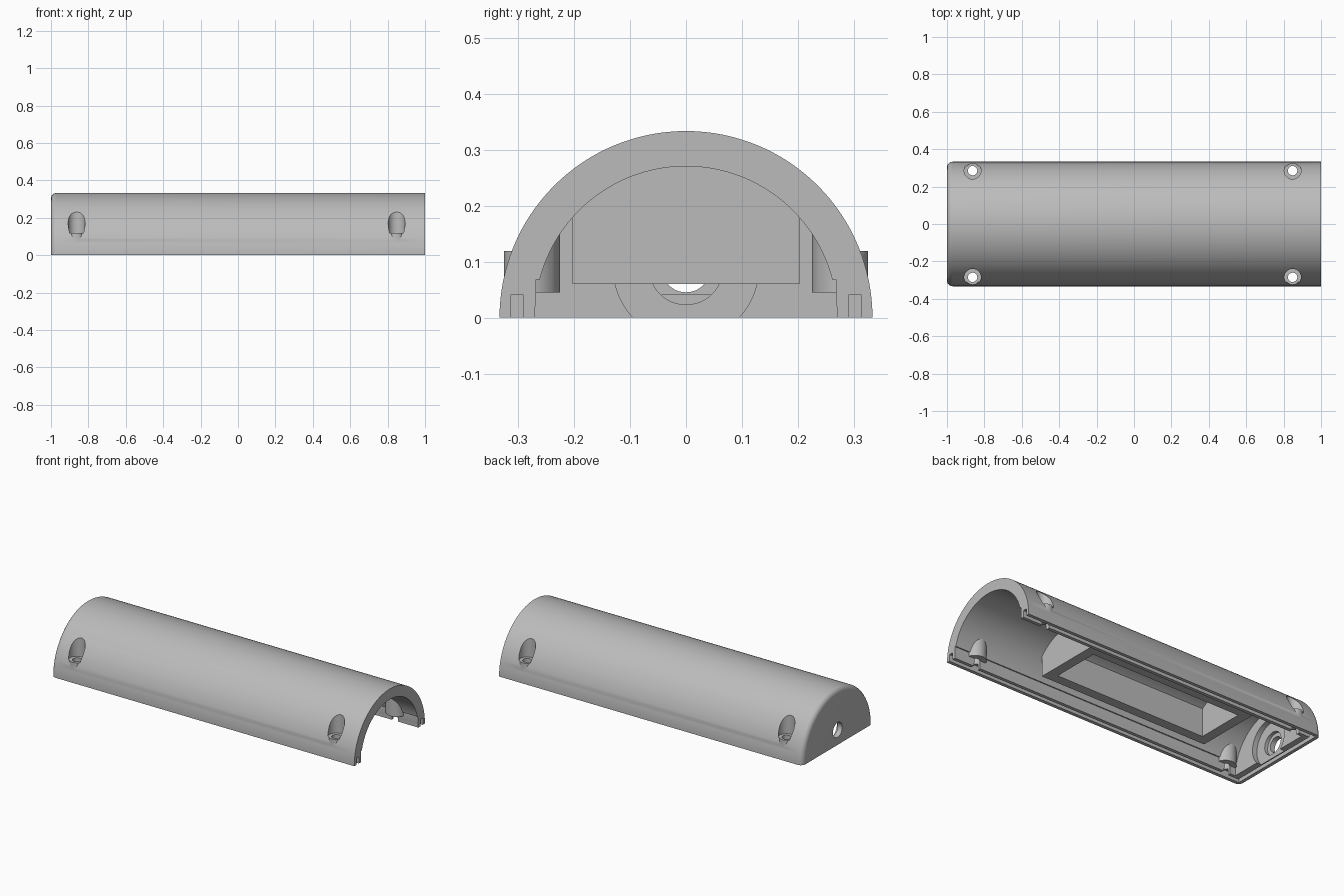
import bpy, bmesh, math
from mathutils import Matrix, Vector

if "Cube" in bpy.data.objects:
    bpy.data.objects.remove(bpy.data.objects["Cube"], do_unlink=True)

grey = bpy.data.materials.new("plain grey")
grey.use_nodes = True
grey.diffuse_color = (0.5, 0.5, 0.5, 1)
grey.node_tree.nodes["Principled BSDF"].inputs["Base Color"].default_value = (0.5, 0.5, 0.5, 1)


def finish(bm, name):
    mesh = bpy.data.meshes.new(name)
    bm.to_mesh(mesh)
    bm.free()
    mesh.materials.append(grey)
    obj = bpy.data.objects.new(name, mesh)
    bpy.context.collection.objects.link(obj)
    return obj


def box(name, x0, x1, y0, y1, z0, z1):
    bm = bmesh.new()
    bmesh.ops.create_cube(bm, size=1)
    bmesh.ops.scale(bm, vec=(x1 - x0, y1 - y0, z1 - z0), verts=bm.verts)
    bmesh.ops.translate(bm, vec=((x0 + x1) / 2, (y0 + y1) / 2, (z0 + z1) / 2), verts=bm.verts)
    return finish(bm, name)


def cylinder(name, axis, radius, start, end, centre, sides=48, fillet=0):
    """Cylinder along x (centre = y, z) or along z (centre = x, y)."""
    bm = bmesh.new()
    bmesh.ops.create_cone(bm, cap_ends=True, segments=sides, radius1=radius,
                          radius2=radius, depth=end - start)
    if fillet:
        rim = [e for e in bm.edges if all(v.co.z < 0 for v in e.verts)]
        bmesh.ops.bevel(bm, geom=rim, offset=fillet, segments=6, profile=0.5, affect='EDGES')
    mid = (start + end) / 2
    if axis == "x":
        bmesh.ops.rotate(bm, matrix=Matrix.Rotation(math.pi / 2, 3, 'Y'), verts=bm.verts)
        place = Vector((mid, *centre))
    else:
        place = Vector((*centre, mid))
    bmesh.ops.translate(bm, vec=place, verts=bm.verts)
    return finish(bm, name)


def combine(target, tool, operation):
    """Apply a boolean and discard the tool."""
    mod = target.modifiers.new("cut", 'BOOLEAN')
    mod.operation, mod.solver, mod.object = operation, 'EXACT', tool
    bpy.context.view_layer.objects.active = target
    bpy.ops.object.modifier_apply(modifier=mod.name)
    bpy.data.objects.remove(tool, do_unlink=True)


def cut(target, tool):
    combine(target, tool, 'DIFFERENCE')


def join(target, tool):
    combine(target, tool, 'UNION')


R, AXIS = 0.333, (0, 0)

# Half-round shell, closed and filleted at one end
shell = cylinder("housing_shell", "x", R, -1, 1, AXIS, 128, 0.03)
cut(shell, cylinder("cavity", "x", 0.27, -0.92, 1.2, AXIS, 128))
cut(shell, box("lower_half", -2, 2, -1, 1, -1, 0))
cut(shell, box("lip_step", -0.92, 1.2, -0.268, 0.268, -0.1, 0.068))

# Cable opening with stepped recesses in the closed end
HOLE = (0, 0.089)
for radius, start in ((0.13, -0.95), (0.066, -0.97), (0.044, -1.1)):
    cut(shell, cylinder("end_recess", "x", radius, start, -0.9, HOLE))

# Sealing groove around the lower rim
for side in (-1, 1):
    low, high = sorted((side * 0.29, side * 0.313))
    cut(shell, box("side_groove", -0.98, 1.2, low, high, -0.1, 0.04))
cut(shell, box("end_groove", -0.98, -0.957, -0.3, 0.3, -0.1, 0.04))

# Screw bosses with counterbored holes
for x in (-0.863, 0.848):
    for y in (-0.285, 0.285):
        spot = (x, y)
        boss = cylinder("boss", "z", 0.06, 0.045, 0.3, spot)
        combine(boss, cylinder("limit", "x", 0.302, -1.1, 1.1, AXIS, 128), 'INTERSECT')
        join(shell, boss)
        cut(shell, cylinder("counterbore", "z", 0.045, 0.118, 0.5, spot))
        join(shell, cylinder("screw_seat", "z", 0.04, 0.046, 0.1185, spot))
        cut(shell, cylinder("screw_hole", "z", 0.025, -0.1, 0.2, spot))

# Rectangular compartment frame hanging from the roof
frame = box("compartment_frame", -0.65, 0.46, -0.203, 0.203, 0.06, 0.4)
cut(frame, box("opening", -0.59, 0.4, -0.145, 0.145, -0.1, 0.6))
combine(frame, cylinder("limit", "x", 0.28, -1.1, 1.1, AXIS, 128), 'INTERSECT')

for obj in (shell, frame):
    bpy.ops.object.select_all(action='DESELECT')
    obj.select_set(True)
    bpy.context.view_layer.objects.active = obj
    bpy.ops.object.shade_smooth_by_angle(angle=math.radians(30))
